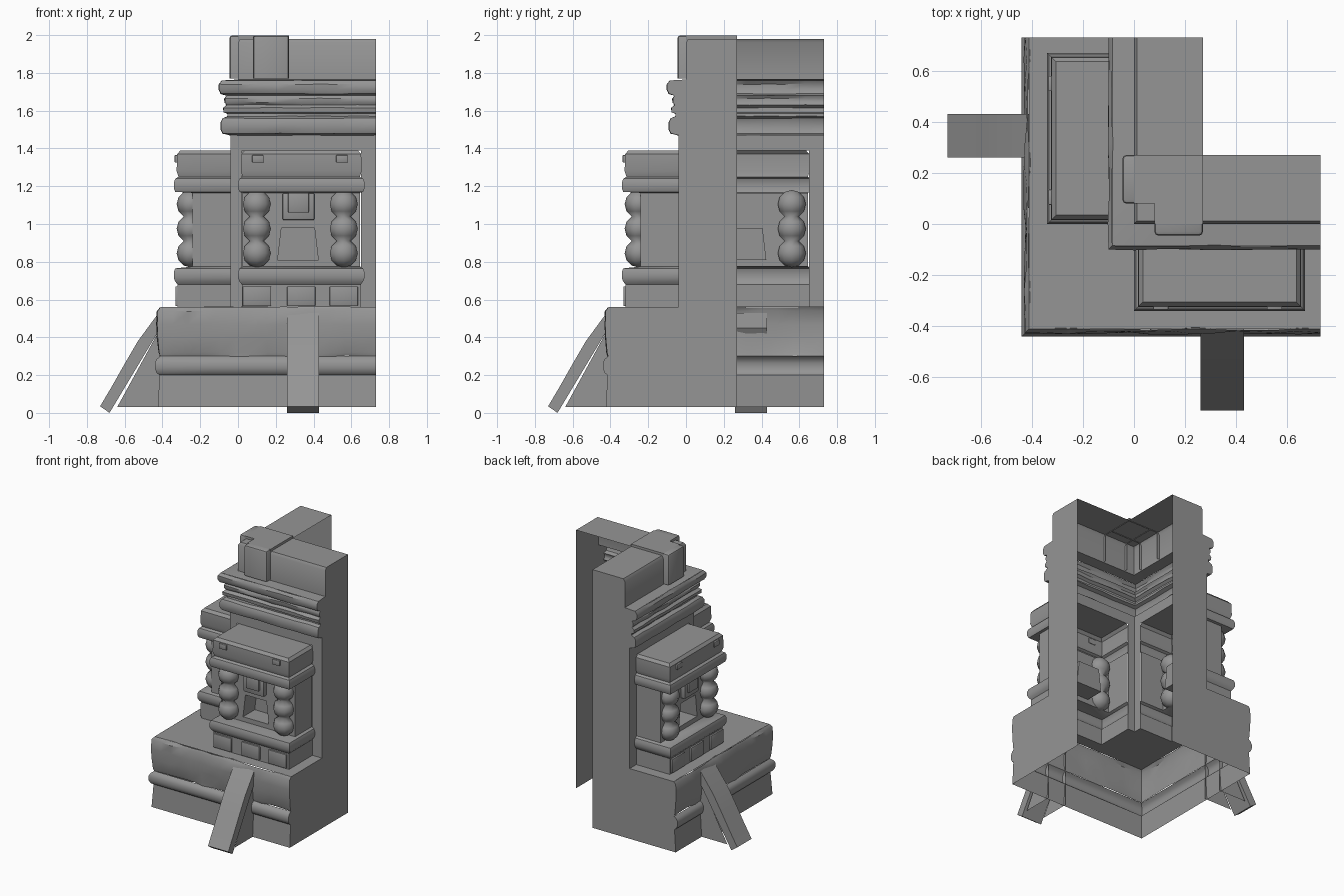
import bpy, bmesh, math, random
from mathutils import Matrix, Vector

random.seed(4)
cube = bpy.data.objects.get("Cube")
if cube:
    bpy.data.objects.remove(cube)

END, BACK, WALL = 0.73, 0.27, -0.04    # wing end, open rear plane, tower wall
stone = bpy.data.materials.new("weathered_stone")
stone.use_nodes = True
STONE = (0.30, 0.30, 0.30, 1)
stone.diffuse_color = STONE
stone.node_tree.nodes["Principled BSDF"].inputs["Base Color"].default_value = STONE

# Diagonal mirror that turns the front wing into the side wing
SWAP = Matrix(((0, 1, 0, 0), (1, 0, 0, 0), (0, 0, 1, 0), (0, 0, 0, 1)))


def finish(name, bm, angle=35):
    """Mirror the front half across the diagonal and make the object."""
    bmesh.ops.recalc_face_normals(bm, faces=bm.faces)
    twin = bmesh.ops.duplicate(bm, geom=bm.verts[:] + bm.edges[:] + bm.faces[:])["geom"]
    bmesh.ops.transform(bm, matrix=SWAP, verts=[g for g in twin if isinstance(g, bmesh.types.BMVert)])
    bmesh.ops.reverse_faces(bm, faces=[g for g in twin if isinstance(g, bmesh.types.BMFace)])
    bmesh.ops.remove_doubles(bm, verts=bm.verts, dist=0.0005)
    mesh = bpy.data.meshes.new(name)
    bm.to_mesh(mesh)
    bm.free()
    mesh.materials.append(stone)
    ob = bpy.data.objects.new(name, mesh)
    bpy.context.collection.objects.link(ob)
    bpy.ops.object.select_all(action='DESELECT')
    ob.select_set(True)
    bpy.context.view_layer.objects.active = ob
    bpy.ops.object.shade_smooth_by_angle(angle=math.radians(angle))


def poly(bm, pts):
    return bm.faces.new([bm.verts.new(p) for p in pts])


def sweep(bm, profile, steps=9, rough=0.0):
    """Run a (depth, height) profile from the corner to the wing end."""
    rows = []
    for p, z in profile:
        row = []
        for i in range(steps + 1):
            worn = random.uniform(-rough, rough) if 0 < i < steps else 0
            row.append(bm.verts.new((p + (END - p) * i / steps, p + worn, z + worn / 2)))
        rows.append(row)
    for a, b in zip(rows, rows[1:]):
        for i in range(steps):
            bm.faces.new((a[i], a[i + 1], b[i + 1], b[i]))


def holed_panel(bm, outer, hole, place):
    """Four quads around a hole; outer and hole are corner lists."""
    for i in range(4):
        j = (i + 1) % 4
        poly(bm, [place(*c) for c in (outer[i], outer[j], hole[j], hole[i])])


def rect(u0, u1, v0, v1):
    return [(u0, v0), (u1, v0), (u1, v1), (u0, v1)]


def box(bm, x0, x1, y0, y1, z0, z1, bevel=0.008, open_sides=()):
    """Box without the faces whose outward normals are listed."""
    size, mid = (x1 - x0, y1 - y0, z1 - z0), ((x0 + x1) / 2, (y0 + y1) / 2, (z0 + z1) / 2)
    verts = bmesh.ops.create_cube(bm, size=1, matrix=Matrix.Translation(mid) @ Matrix.Diagonal((*size, 1)))["verts"]
    faces = list({f for v in verts for f in v.link_faces})
    for f in faces:
        f.normal_update()
    gone = [f for f in faces if any(f.normal.dot(Vector(d)) > 0.9 for d in open_sides)]
    keep = [e for e in {e for v in verts for e in v.link_edges} if not any(f in gone for f in e.link_faces)]
    bmesh.ops.delete(bm, geom=gone, context='FACES')
    if bevel:
        bmesh.ops.bevel(bm, geom=keep, offset=bevel, segments=2, affect='EDGES', profile=0.5)


REAR, UNDER = (0, 1, 0), (0, 0, -1)

# Stepped plinth: footing, roll moulding and worn block course
footing = [(-0.425, 0.03), (-0.415, 0.2)]
roll = [(-0.43, 0.21), (-0.44, 0.235), (-0.44, 0.265), (-0.43, 0.285), (-0.412, 0.3)]
course = [(-0.418, 0.32), (-0.425, 0.4), (-0.428, 0.47), (-0.425, 0.54), (-0.41, 0.56)]
bm = bmesh.new()
sweep(bm, footing + roll, 4)
finish("plinth_footing", bm)
bm = bmesh.new()
sweep(bm, roll[-1:] + course, 14, 0.006)
finish("plinth_block_course", bm)

# Terrace floor and tower wall, open behind the shrine
bm = bmesh.new()
hole = rect(0.02, 0.65, -0.32, WALL)
holed_panel(bm, [(-0.41, -0.41), (END, -0.41), (END, WALL), (WALL, WALL)], hole, lambda u, v: (u, v, 0.56))
finish("terrace_floor", bm)
bm = bmesh.new()
holed_panel(bm, rect(WALL, END, 0.56, 1.47), rect(0.02, 0.65, 0.56, 1.39), lambda u, v: (u, WALL, v))
finish("tower_wall", bm)

# Cornice mouldings and parapet
cornice = [(WALL, 1.47), (-0.08, 1.48), (-0.09, 1.5), (-0.09, 1.54), (-0.08, 1.56), (-0.055, 1.57),
           (-0.055, 1.585), (-0.075, 1.59), (-0.078, 1.615), (-0.06, 1.63), (-0.07, 1.645), (-0.07, 1.665),
           (-0.06, 1.68), (-0.09, 1.69), (-0.1, 1.71), (-0.1, 1.74), (-0.085, 1.76)]
parapet = [(0.0, 1.765), (0.0, 1.96), (0.012, 1.98)]
bm = bmesh.new()
sweep(bm, cornice, 8, 0.003)
finish("cornice", bm)
bm = bmesh.new()
sweep(bm, cornice[-1:] + parapet + [(BACK, 1.98)], 6)
finish("parapet", bm)

# Raised corner stones of the parapet
bm = bmesh.new()
box(bm, 0.08, 0.27, -0.045, 0.02, 1.77, 1.998, 0.015, (REAR, UNDER))
box(bm, 0.08, 0.27, 0.0, 0.27, 1.975, 1.998, 0, (UNDER,))
finish("parapet_corner_stones", bm)

# Flat plates closing the wing ends
bm = bmesh.new()
outline = footing + roll + course + [(WALL, 0.56)] + cornice + parapet + [(BACK, 1.98), (BACK, 0.03)]
poly(bm, [(END, p, z) for p, z in outline])
finish("wing_end_plates", bm)

# Shrine shell: (side offset, front offset, height) courses around three sides
X0, X1, Y0 = 0.02, 0.65, -0.32
rings = [(0, 0, 0.56), (0, 0, 0.68), (0.012, 0.012, 0.695), (0.02, 0.02, 0.715), (0.02, 0.02, 0.745),
         (0.012, 0.012, 0.765), (-0.005, -0.08, 0.775), (-0.005, -0.08, 1.165), (0.012, 0.012, 1.17),
         (0.02, 0.02, 1.19), (0.02, 0.02, 1.22), (0.012, 0.012, 1.24), (-0.005, -0.005, 1.25),
         (0.005, 0.005, 1.28), (0.002, 0.002, 1.37), (-0.015, -0.015, 1.39)]
bm = bmesh.new()
loops = []
for s, f, z in rings:
    pts = [(X0 - s, WALL), (X0 - s, Y0 - f), (X1 + s, Y0 - f), (X1 + s, WALL)]
    loops.append([bm.verts.new((x, y, z)) for x, y in pts])
for k, (a, b) in enumerate(zip(loops, loops[1:])):
    for i in range(3):
        if not (i == 1 and rings[k][1] == rings[k + 1][1] == -0.08):
            bm.faces.new((a[i], a[i + 1], b[i + 1], b[i]))
bm.faces.new(loops[-1])
finish("shrine_walls", bm)

# Shrine front with a deep tapered doorway
FRONT = Y0 + 0.08
door = [(0.21, 0.81), (0.425, 0.81), (0.405, 0.98), (0.23, 0.98)]
bm = bmesh.new()
holed_panel(bm, rect(X0 + 0.005, X1 - 0.005, 0.775, 1.165), door, lambda u, v: (u, FRONT, v))
for (u, v), (p, q) in zip(door, door[1:] + door[:1]):
    poly(bm, [(u, FRONT, v), (p, FRONT, q), (p, -0.1, q), (u, -0.1, v)])
poly(bm, [(u, -0.1, v) for u, v in door])
finish("shrine_doorway", bm)

# Framed tablet above the doorway
bm = bmesh.new()
box(bm, 0.235, 0.405, FRONT - 0.035, FRONT, 1.02, 1.165, 0.01, (REAR,))
box(bm, 0.265, 0.375, FRONT - 0.05, FRONT - 0.03, 1.06, 1.165, 0.006, (REAR,))
finish("door_tablet", bm)

# Stacked bulb columns on both sides of the doorway
bm = bmesh.new()
for x in (0.1, 0.56):
    for z in (0.845, 0.975, 1.105):
        place = Matrix.Translation((x, -0.25, z)) @ Matrix.Diagonal((0.078, 0.075, 0.075, 1))
        bmesh.ops.create_uvsphere(bm, u_segments=10, v_segments=6, radius=1, matrix=place)
finish("bulb_columns", bm, 50)

# Small raised stones on the shrine lintel and base
bm = bmesh.new()
for x in (0.105, 0.55):
    box(bm, x - 0.03, x + 0.03, Y0 - 0.015, Y0, 1.325, 1.365, 0.004, (REAR,))
for x in (0.1, 0.335, 0.56):
    box(bm, x - 0.075, x + 0.075, Y0 - 0.012, Y0, 0.565, 0.67, 0.005, (REAR,))
finish("shrine_trim_stones", bm)

# Sloping stairway slab with solid cheeks down to the ground
tread = [(-0.73, 0.035), (-0.665, 0.145), (-0.6, 0.26), (-0.53, 0.38), (-0.42, 0.53)]
base = [(-0.41, 0.45), (-0.56, 0.2), (-0.68, 0.0)]
bm = bmesh.new()
side = tread + base
for x in (0.26, 0.43):
    poly(bm, [(x, y, z) for y, z in side])
for (y, z), (v, w) in zip(side, side[1:] + side[:1]):
    poly(bm, [(0.26, y, z), (0.43, y, z), (0.43, v, w), (0.26, v, w)])
for x in (0.27, 0.42):
    poly(bm, [(x, -0.41, 0.45), (x, -0.64, 0.03), (x, -0.41, 0.03)])
bmesh.ops.remove_doubles(bm, verts=bm.verts, dist=0.0005)
finish("stairways", bm, 20)
